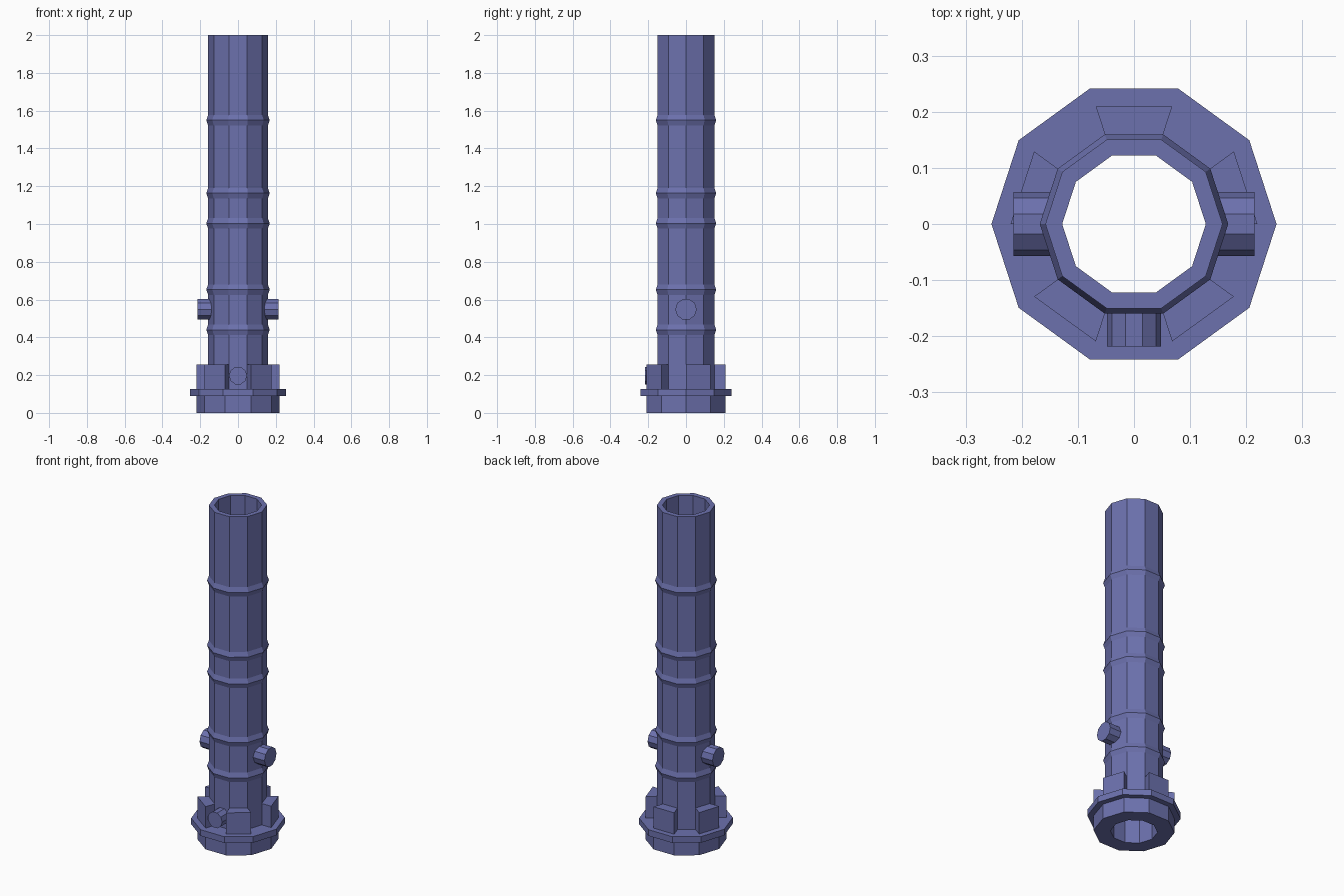
import bpy, math

if "Cube" in bpy.data.objects:
    bpy.data.objects.remove(bpy.data.objects["Cube"])

SIDES = 10
STEP = 2 * math.pi / SIDES

mat = bpy.data.materials.new("blue_metal")
mat.diffuse_color = (0.15, 0.165, 0.42, 1)
mat.use_nodes = True
mat.node_tree.nodes["Principled BSDF"].inputs["Base Color"].default_value = mat.diffuse_color


def make(name, verts, faces):
    mesh = bpy.data.meshes.new(name)
    mesh.from_pydata(verts, [], faces)
    mesh.materials.append(mat)
    obj = bpy.data.objects.new(name, mesh)
    bpy.context.collection.objects.link(obj)
    return obj


def polar(r, a, z):
    return (r * math.cos(a), r * math.sin(a), z)


def lathe(name, profile):
    """Revolve a closed (radius, z) profile into a ten-sided solid."""
    n = len(profile)
    verts = [polar(r, i * STEP, z) for i in range(SIDES) for r, z in profile]
    faces = []
    for i in range(SIDES):
        a, b = i * n, (i + 1) % SIDES * n
        for j in range(n):
            k = (j + 1) % n
            faces.append((a + j, b + j, b + k, a + k))
    return make(name, verts, faces)


def stub(name, radius, start, end):
    """Ten-sided peg between two points, a flat facing up."""
    s = [e - b for b, e in zip(start, end)]
    along_x = abs(s[0]) > 0
    verts = []
    for p in (start, end):
        for i in range(SIDES):
            u, w = radius * math.cos(i * STEP), radius * math.sin(i * STEP)
            off = (0, u, w) if along_x else (u, 0, w)
            verts.append(tuple(c + o for c, o in zip(p, off)))
    quads = [(i, (i + 1) % SIDES, SIDES + (i + 1) % SIDES, SIDES + i) for i in range(SIDES)]
    caps = [tuple(reversed(range(SIDES))), tuple(range(SIDES, 2 * SIDES))]
    faces = quads + caps
    # keep normals outward for either direction
    if (s[0] < 0) if along_x else (s[1] > 0):
        faces = [tuple(reversed(f)) for f in faces]
    return make(name, verts, faces)


# Hollow barrel with base, flange and raised bands
R_IN, R_OUT, R_BAND, R_BASE, R_FLANGE = 0.128, 0.158, 0.168, 0.22, 0.254
profile = [(R_IN, 0), (R_BASE, 0), (R_BASE, 0.09), (R_FLANGE, 0.09),
           (R_FLANGE, 0.127), (R_OUT, 0.127)]
for z in (0.44, 0.653, 1.003, 1.163, 1.55):
    profile += [(R_OUT, z - 0.028), (R_BAND, z), (R_OUT, z + 0.028)]
profile += [(R_OUT, 2.0), (R_IN, 2.0)]
lathe("barrel", profile)

# Lugs on every other side above the flange
for k in range(0, SIDES, 2):
    a, b = k * STEP, (k + 1) * STEP
    verts = [polar(r, t, z) for z in (0.12, 0.255)
             for r, t in ((0.15, a), (R_BASE, a), (R_BASE, b), (0.15, b))]
    make("base_lug", verts, [(3, 2, 1, 0), (4, 5, 6, 7), (0, 1, 5, 4),
                             (1, 2, 6, 5), (2, 3, 7, 6), (3, 0, 4, 7)])

# Side pivots and the front peg
for s in (-1, 1):
    stub("side_pivot", 0.057, (s * 0.14, 0, 0.548), (s * 0.215, 0, 0.548))
stub("front_peg", 0.048, (0, -0.14, 0.197), (0, -0.218, 0.197))
